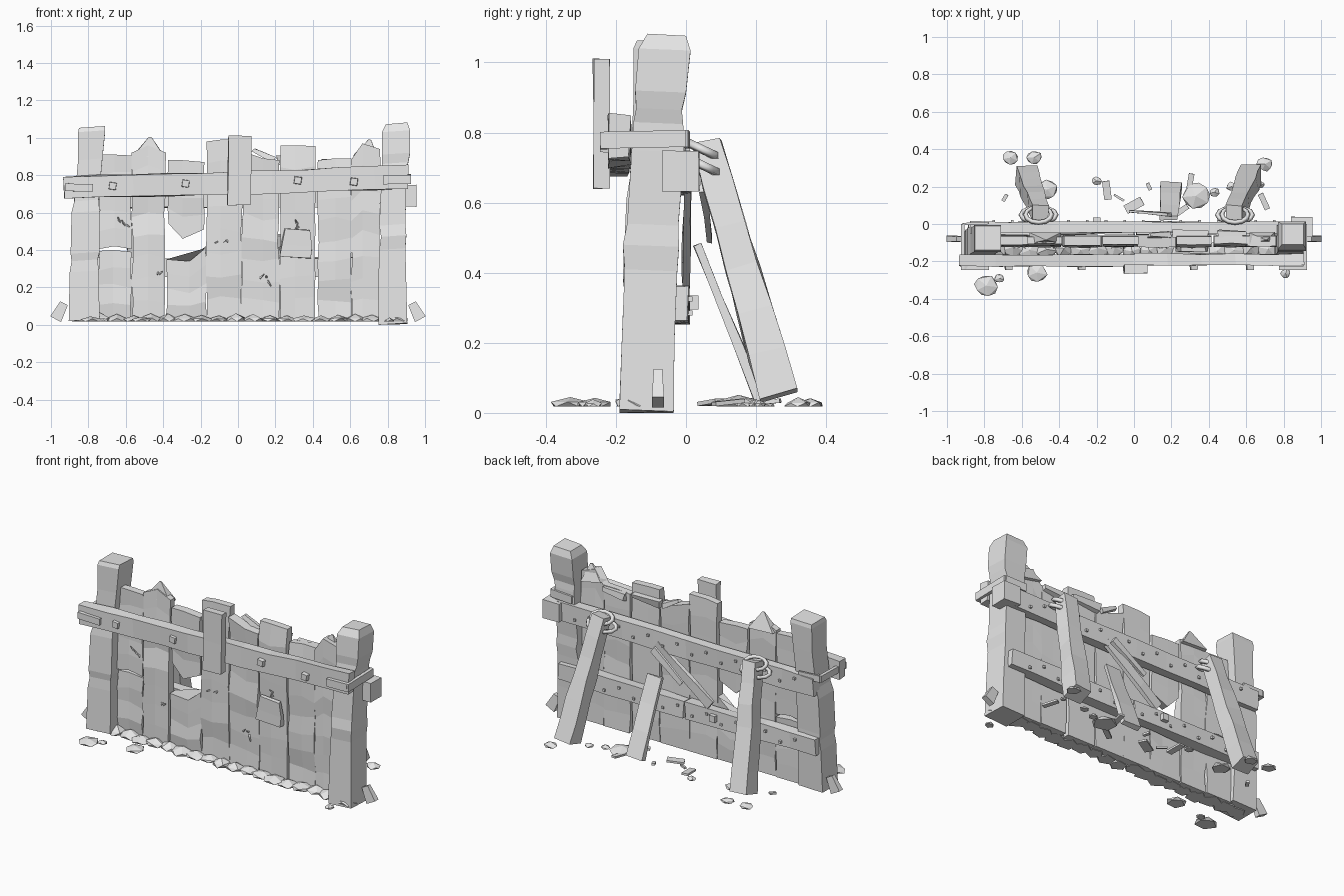
import bpy, bmesh, math, random
from mathutils import Vector, Matrix

if "Cube" in bpy.data.objects:
    bpy.data.objects.remove(bpy.data.objects["Cube"], do_unlink=True)
random.seed(4)

GREY = (0.8, 0.8, 0.8, 1)
mat = bpy.data.materials.new("plain_grey")
mat.use_nodes = True
mat.diffuse_color = GREY
mat.node_tree.nodes["Principled BSDF"].inputs["Base Color"].default_value = GREY


def jit(a):
    return random.uniform(-a, a)


def finish(name, bm):
    bmesh.ops.recalc_face_normals(bm, faces=bm.faces)
    me = bpy.data.meshes.new(name)
    bm.to_mesh(me)
    bm.free()
    me.materials.append(mat)
    bpy.context.collection.objects.link(bpy.data.objects.new(name, me))


def loft(bm, rings):
    """Skin a list of closed point rings and cap both ends."""
    rows = [[bm.verts.new(p) for p in r] for r in rings]
    n = len(rows[0])
    for a, b in zip(rows, rows[1:]):
        for i in range(n):
            bm.faces.new((a[i], a[(i + 1) % n], b[(i + 1) % n], b[i]))
    bm.faces.new(rows[0])
    bm.faces.new(rows[-1])


def beam(bm, a, b, wide, thick, ref=(0, 0, 1), n=1, j=0.0, taper=1.0):
    """Rough timber from a to b; the wide side lies along ref."""
    a, b = Vector(a), Vector(b)
    d = (b - a).normalized()
    u = Vector(ref)
    u = (u - d * u.dot(d)).normalized()
    v = d.cross(u)
    rings = []
    for k in range(n + 1):
        t = k / n
        s = 1 + (taper - 1) * t
        c = a.lerp(b, t)
        rings.append([c + u * (su * wide * s / 2 + jit(j)) + v * (sv * thick * s / 2 + jit(j))
                      + d * jit(j) for su, sv in ((-1, -1), (1, -1), (1, 1), (-1, 1))])
    loft(bm, rings)


def plank(name, x0, x1, bottom, top, y=-0.09, t=0.05, n=8):
    """Upright plank; bottom and top give left, middle and right heights."""
    bm = bmesh.new()
    rings = []
    xm = (x0 + x1) / 2 + jit(0.02)
    for k in range(n + 1):
        f = k / n
        e = 0 if k in (0, n) else 0.014
        z = [lo + (hi - lo) * f + jit(e) for lo, hi in zip(bottom, top)]
        l, r, w = x0 + jit(0.006), x1 + jit(0.006), jit(0.008)
        yf, yb = y - t / 2 + w, y + t / 2 + jit(0.004)
        rings.append([(l, yf, z[0]), (xm, yf + jit(0.006), z[1]), (r, yf, z[2]),
                      (r, yb, z[2]), (xm, yb, z[1]), (l, yb, z[0])])
    loft(bm, rings)
    finish(name, bm)


def post(name, profile):
    """Each profile row: height, x range, y range."""
    bm = bmesh.new()
    loft(bm, [[(p, r, z), (q, r, z + .01), (q, s, z + .004), (p, s, z)]
              for z, p, q, r, s in profile])
    finish(name, bm)


def rock(bm, x, y, r, h, z=0.018):
    tmp = bmesh.ops.create_icosphere(bm, subdivisions=1, radius=1)["verts"]
    turn = Matrix.Rotation(random.random() * 6, 3, 'Z')
    for v in tmp:
        p = turn @ v.co
        p *= random.uniform(0.85, 1.1)
        v.co = (x + p.x * r, y + p.y * r * 0.9, z + max(0, p.z) * h)


# Corner posts
post("left_post", [(0.0, .75, .905, -.19, -.035), (.2, .75, .9, -.183, -.033), (.4, .755, .895, -.175, -.025),
                   (.47, .765, .9, -.18, -.02), (.53, .755, .895, -.168, -.022), (.74, .765, .9, -.155, -.005),
                   (.82, .77, .9, -.15, -.008), (.86, .77, .91, -.142, -.012), (.91, .77, .92, -.145, 0),
                   (1.03, .77, .92, -.135, .013), (1.072, .79, .905, -.11, 0)])
post("right_post", [(0.02, -.905, -.74, -.19, -.04), (.28, -.9, -.745, -.18, -.03), (.34, -.89, -.75, -.175, -.03),
                    (.38, -.895, -.74, -.18, -.03), (.6, -.89, -.74, -.17, -.02), (.66, -.875, -.745, -.16, -.02),
                    (.88, -.855, -.725, -.15, -.01), (1.03, -.855, -.71, -.15, -.005), (1.053, -.85, -.71, -.14, -.01)])

# Upright planks
B = (0.02, 0.02, 0.02)
plank("plank_1_lower", -.745, -.57, B, (.395, .4, .39), n=4)
plank("plank_1_upper", -.742, -.572, (.405, .42, .405), (.91, .91, .905), n=5)
plank("plank_2", -.566, -.39, B, (.92, .96, .92))
plank("plank_3_lower", -.384, -.17, B, (.35, .34, .41), n=4)
plank("plank_3_upper", -.372, -.18, (.54, .46, .51), (.88, .88, .87), n=4)
plank("plank_4", -.17, .018, B, (.98, .99, .99))
plank("plank_5", .024, .217, B, (.93, .89, .88))
plank("plank_6", .223, .412, B, (.96, .96, .955))
plank("plank_7", .43, .602, B, (.88, .89, .89))
plank("plank_8", .606, .76, B, (.88, .97, .94))

# Splintered pieces behind the plank tops, two of them pointed
bm = bmesh.new()
for a, b, w in (((.19, -.06, .88), (.08, -.06, .935), .03), ((.21, -.05, .88), (.4, -.05, .885), .05),
                ((.45, -.05, .86), (.6, -.05, .875), .04)):
    beam(bm, a, b, w, .035, j=.006, taper=.6)
beam(bm, (-.475, -.075, .9), (-.47, -.085, 1.005), .17, .06, ref=(1, 0, 0), taper=.08)
beam(bm, (.685, -.075, .89), (.705, -.085, .99), .14, .06, ref=(1, 0, 0), taper=.1)
finish("plank_splinters", bm)

# Raised patch on the front
bm = bmesh.new()
beam(bm, (.312, -.125, .355), (.318, -.135, .505), .17, .03, ref=(1, 0, .1), n=2, j=.008, taper=.82)
finish("front_patch", bm)

# Front rail in two lengths, with a cover board over the joint
bm = bmesh.new()
beam(bm, (-.93, -.195, .735), (0, -.195, .757), .12, .06, n=5, j=.005)
beam(bm, (0, -.19, .757), (.91, -.19, .79), .125, .06, n=5, j=.005)
finish("front_rail", bm)
bm = bmesh.new()
beam(bm, (.005, -.242, .64), (.012, -.242, 1.01), .125, .045, ref=(1, 0, 0), n=2, j=.003)
finish("cover_board", bm)

bm = bmesh.new()
for x, z in ((-.89, .735), (-.67, .742), (-.28, .755), (.32, .772), (.62, .765)):
    beam(bm, (x, -.22, z), (x, -.245, z), .04, .04, ref=(.15, 0, 1), taper=.9)
finish("rail_bolts", bm)

# Straps holding the front rail to the posts
bm = bmesh.new()
for s, z, h in ((1, .778, .048), (-1, .735, .04)):
    x = .915 * s
    beam(bm, (x - .14 * s, -.235, z - .003), (x, -.235, z), h, .022)
    beam(bm, (x, -.245, z), (x, 0, z + .005), h, .02)
    beam(bm, (x, 0, z + .005), (x - .14 * s, .005, z), h, .012)
finish("post_straps", bm)

# Back rails with nails
bm = bmesh.new()
beam(bm, (-.88, -.018, .68), (.87, -.018, .69), .115, .06, n=8, j=.005)
beam(bm, (.84, -.015, .69), (.955, -.015, .69), .115, .105, j=.002)
finish("upper_back_rail", bm)
bm = bmesh.new()
beam(bm, (-.885, -.028, .31), (.0, -.025, .305), .1, .065, n=5, j=.005)
beam(bm, (.01, -.025, .305), (.87, -.025, .31), .1, .065, n=5, j=.005)
finish("lower_back_rail", bm)
bm = bmesh.new()
for i in range(16):
    for z, y in ((.685, .018), (.305, .014)):
        x, dz = -.75 + i * .1, .02 * (-1) ** i
        beam(bm, (x, y - .012, z + dz), (x, y + .004, z + dz), .014, .014)
beam(bm, (-.2, .0, .315), (-.2, .035, .315), .04, .04)
finish("back_nails", bm)

# Leaning props, broken brace and loose diagonal boards
bm = bmesh.new()
beam(bm, (.625, .265, .05), (.535, .06, .772), .115, .11, ref=(1, 0, 0), n=6, j=.005, taper=.75)
beam(bm, (-.575, .26, .05), (-.5, .06, .768), .115, .105, ref=(1, 0, 0), n=6, j=.005, taper=.75)
finish("back_props", bm)
bm = bmesh.new()
beam(bm, (.2, .21, .035), (.185, .035, .48), .115, .03, ref=(1, 0, 0), n=3, j=.004, taper=.85)
finish("broken_brace", bm)
bm = bmesh.new()
beam(bm, (.2, .005, .66), (-.17, .0, .38), .06, .022, n=3, j=.003)
beam(bm, (.19, .05, .65), (-.02, .068, .5), .045, .018, n=2, j=.003, taper=.7)
finish("loose_diagonal", bm)

# Rope loops tying the props to the upper rail, one low and one across the top
for name, x in (("left_rope", .54), ("right_rope", -.51)):
    cu = bpy.data.curves.new(name, 'CURVE')
    cu.dimensions = '3D'
    cu.bevel_depth = .013
    cu.bevel_resolution = 0
    for z, rx in ((.705, .095), (.75, .07)):
        sp = cu.splines.new('POLY')
        sp.points.add(11)
        sp.use_cyclic_u = True
        for i, p in enumerate(sp.points):
            a = i * math.tau / 12
            p.co = (x + rx * math.cos(a), .05 + .042 * math.sin(a), z - .02 * math.sin(a), 1)
    cu.materials.append(mat)
    bpy.context.collection.objects.link(bpy.data.objects.new(name, cu))

# Tilted wedges beside the posts
bm = bmesh.new()
for s in (-1, 1):
    beam(bm, (.975 * s, -.08, .03), (.93 * s, -.08, .115), .065, .035, ref=(1, 0, 0), taper=.7)
finish("side_wedges", bm)

# Stones along the foot of the fence
bm = bmesh.new()
for i in range(19):
    rock(bm, -.83 + i * .091, -.135 + jit(.012), random.uniform(.058, .075), random.uniform(.03, .048))
rock(bm, .85, -.15, .065, .04)
finish("foot_stones", bm)

# Scattered rubble
bm = bmesh.new()
for x, y, r in ((-.66, .355, .045), (-.535, .355, .048), (-.465, .185, .062), (-.79, -.33, .072),
                (-.72, -.29, .03), (-.52, -.26, .062), (.33, .15, .085), (.7, .32, .048),
                (.43, .17, .03), (-.2, .23, .03), (.52, .2, .03), (.68, .21, .02), (.81, -.265, .03)):
    rock(bm, x, y, r, .015 + r * .22)
finish("rubble", bm)

# Wood chips on the ground and splinters on the front
bm = bmesh.new()
for x, y, l, w, a in ((0, .1, .1, .05, .5), (-.145, .18, .1, .04, 1.7), (.695, .12, .09, .03, 2), (-.69, .14, .04, .02, 1),
                      (-.08, .14, .06, .012, 2.6), (.08, .2, .04, .02, 2), (.3, .22, .1, .03, 1.4), (.25, .07, .09, .03, .6)):
    d = Vector((math.cos(a), math.sin(a), .1)) * l / 2
    c = Vector((x, y, .03))
    beam(bm, c - d, c + d, w, .012, ref=(-d.y, d.x, 0))
for x, z in ((-.62, .53), (-.08, .44), (.14, .25), (.31, .54), (-.44, .28), (.22, .4)):
    for k in range(3):
        c = Vector((x + jit(.025), -.115, z + jit(.02)))
        beam(bm, c, c + Vector((jit(.03), -.015, jit(.03))), .01, .01, taper=.4)
finish("wood_chips", bm)
